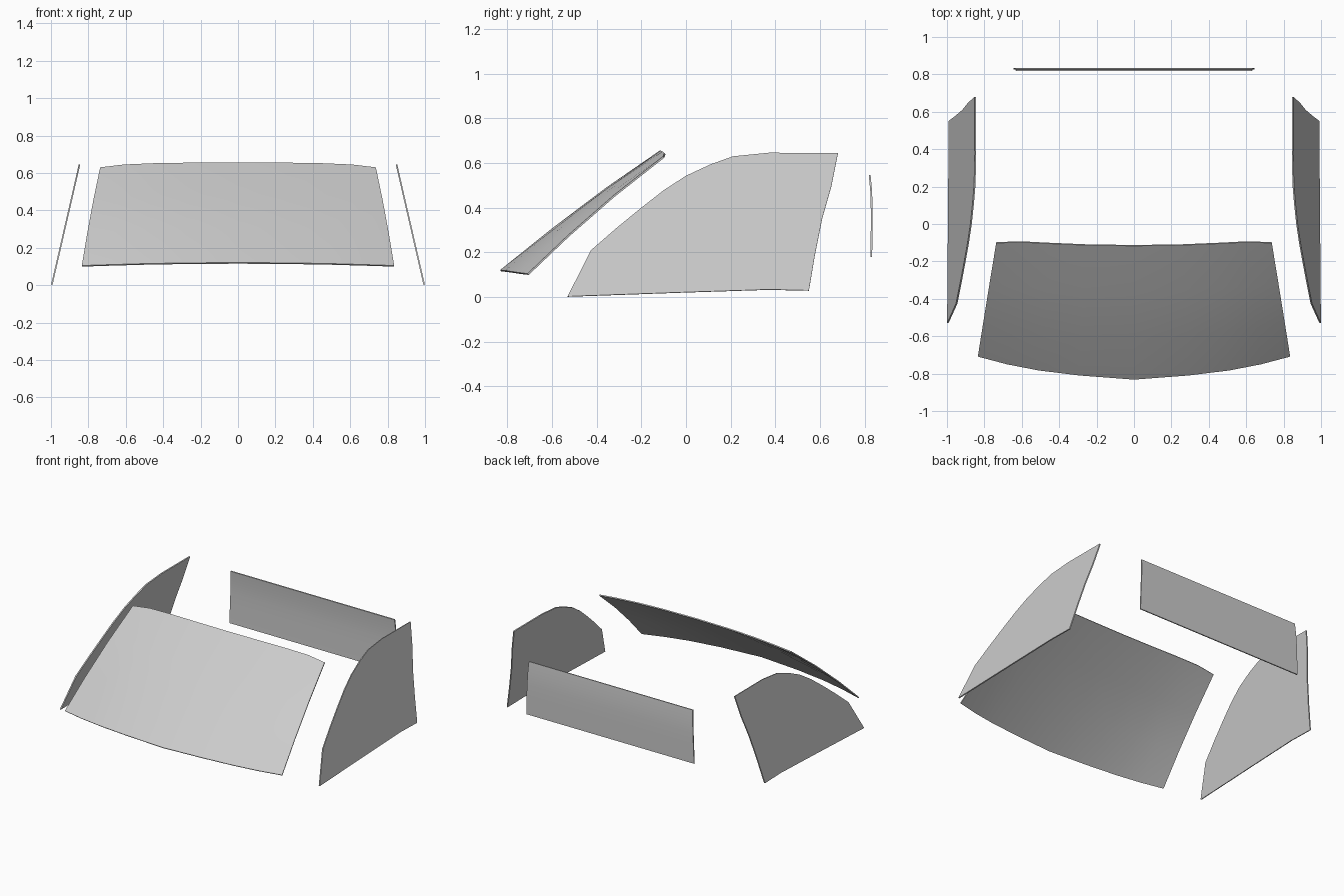
import bpy
from mathutils import Vector

if "Cube" in bpy.data.objects:
    bpy.data.objects.remove(bpy.data.objects["Cube"])

THICKNESS = 0.008


def glass_panel(name, verts, faces, outward):
    """Thin pane: outer skin thickened inwards, with crisp rim edges."""
    mesh = bpy.data.meshes.new(name)
    mesh.from_pydata(verts, [], faces)
    mesh.update()
    if sum(p.normal.dot(Vector(outward)) * p.area for p in mesh.polygons) < 0:
        mesh.flip_normals()
    obj = bpy.data.objects.new(name, mesh)
    bpy.context.collection.objects.link(obj)
    bpy.ops.object.select_all(action='DESELECT')
    obj.select_set(True)
    bpy.context.view_layer.objects.active = obj
    mod = obj.modifiers.new("thickness", 'SOLIDIFY')
    mod.thickness = THICKNESS
    mod.offset = -1
    bpy.ops.object.modifier_apply(modifier=mod.name)
    bpy.ops.object.shade_smooth_by_angle(angle=0.6)
    return obj


def grid_panel(name, rows, outward):
    """Pane from rows of points with equal length."""
    n = len(rows[0])
    verts = [p for row in rows for p in row]
    faces = [(r * n + c, r * n + c + 1, (r + 1) * n + c + 1, (r + 1) * n + c)
             for r in range(len(rows) - 1) for c in range(n - 1)]
    return glass_panel(name, verts, faces, outward)


def mirrored(half):
    """Complete a centre-to-right row of points across x = 0."""
    return [(-x, y, z) for x, y, z in reversed(half[1:])] + half


# Windshield: curved rows from cowl to roof
windshield_rows = [
    [(0, -0.832, 0.121), (0.29, -0.81, 0.119), (0.51, -0.783, 0.115),
     (0.68, -0.75, 0.110), (0.835, -0.709, 0.105)],
    [(0, -0.60, 0.307), (0.28, -0.59, 0.305), (0.49, -0.573, 0.300),
     (0.66, -0.553, 0.290), (0.806, -0.527, 0.278)],
    [(0, -0.36, 0.488), (0.27, -0.353, 0.486), (0.47, -0.342, 0.480),
     (0.635, -0.332, 0.470), (0.773, -0.322, 0.457)],
    [(0, -0.117, 0.656), (0.26, -0.113, 0.655), (0.45, -0.105, 0.652),
     (0.61, -0.097, 0.645), (0.737, -0.102, 0.630)],
]
grid_panel("windshield", [mirrored(r) for r in windshield_rows], (0, -0.6, 0.8))

# Side windows: one outline in a leaning plane, built on both sides
side_outline = [
    (-0.53, 0.003), (-0.425, 0.21), (-0.31, 0.31), (-0.20, 0.40), (-0.10, 0.478),
    (0.0, 0.543), (0.11, 0.594), (0.21, 0.63), (0.37, 0.646), (0.68, 0.645),
    (0.65, 0.495), (0.61, 0.355), (0.577, 0.19), (0.55, 0.030), (0.37, 0.034),
    (0.0, 0.022),
]
for side, sign in (("left", -1), ("right", 1)):
    verts = [(sign * (1.0 - 0.23 * z), y, z) for y, z in side_outline]
    glass_panel(side + "_side_window", verts, [tuple(range(len(verts)))],
                (sign, 0, 0))

# Rear window: gentle vertical curve, slightly narrower at the top
rear_profile = [(0.645, 0.833, 0.18), (0.641, 0.835, 0.31), (0.638, 0.835, 0.39),
                (0.634, 0.833, 0.47), (0.63, 0.826, 0.547)]
grid_panel("rear_window", [[(-x, y, z), (x, y, z)] for x, y, z in rear_profile],
           (0, 1, 0))
